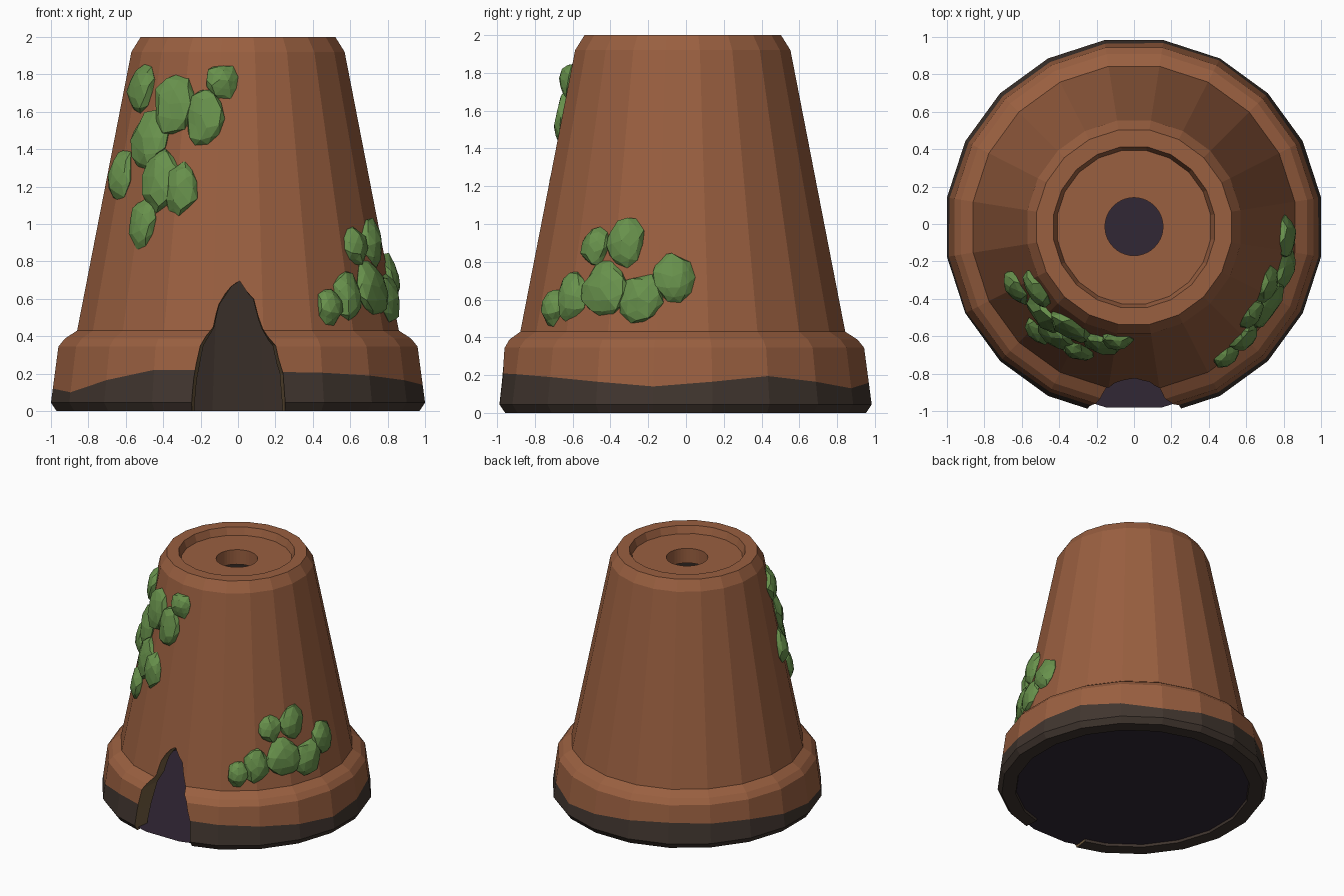
import bpy, bmesh, math, random
from mathutils import Matrix, Vector

if "Cube" in bpy.data.objects:
    bpy.data.objects.remove(bpy.data.objects["Cube"])

random.seed(4)
N = 20                      # sides of the pot
CY = -0.017                 # pot axis in y
FLAT = math.cos(math.pi / N)


def material(name, rgb):
    m = bpy.data.materials.new(name)
    m.diffuse_color = (*rgb, 1)
    m.use_nodes = True
    m.node_tree.nodes["Principled BSDF"].inputs["Base Color"].default_value = m.diffuse_color
    return m


CLAY = material("terracotta", (0.32, 0.115, 0.051))
SOOT = material("dark dirt", (0.052, 0.036, 0.028))
EDGE = material("broken edge", (0.17, 0.11, 0.052))
FLOOR = material("dark floor", (0.031, 0.020, 0.036))
MOSS = material("moss green", (0.138, 0.285, 0.072))


def finish(bm, name, mats):
    bmesh.ops.recalc_face_normals(bm, faces=bm.faces)
    me = bpy.data.meshes.new(name)
    bm.to_mesh(me)
    bm.free()
    ob = bpy.data.objects.new(name, me)
    bpy.context.collection.objects.link(ob)
    for m in mats:
        me.materials.append(m)
    return ob


def ring_point(r, i, z):
    a = math.radians(9 + 360 / N * i)
    return (r / FLAT * math.cos(a), CY + r / FLAT * math.sin(a), z)


# Pot: lathed from inner ceiling, down the inside, round the lip and up outside
dirt_height = [.165, .195, .165, .13, .16, .19, .21, .20, .19, .15,
               .12, .10, .165, .22, .22, .21, .205, .19, .165, .14]
profile = [(.45, 1.82), (.866, 0), (.97, 0), (1, .045), None, (.96, .345),
           (.925, .388), (.86, .43), (.57, 1.92), (.52, 2), (.43, 2), (.41, 1.94)]
bm = bmesh.new()
rings = []
for p in profile:
    ring = []
    for i in range(N):
        if p is None:       # wavy border between dirt and clay
            z = dirt_height[i]
            r = 1 - .04 * (z - .045) / .30
        else:
            r, z = p
        ring.append(bm.verts.new(ring_point(r, i, z)))
    rings.append(ring)
for k in range(len(rings) - 1):
    for i in range(N):
        j = (i + 1) % N
        f = bm.faces.new((rings[k][i], rings[k][j], rings[k + 1][j], rings[k + 1][i]))
        f.material_index = 1 if k < 4 else 0
bm.faces.new(rings[0]).material_index = 1
bm.faces.new(rings[-1]).material_index = 0
pot = finish(bm, "pot", [CLAY, SOOT, EDGE])

# Door cutter: jagged arch that narrows inwards
arch = [(-.25, -.1), (-.25, .03), (-.24, .17), (-.205, .35), (-.14, .45), (-.11, .57),
        (-.04, .665), (.01, .695), (.09, .60), (.14, .44), (.205, .35), (.245, .2),
        (.255, .03), (.255, -.1)]
bm = bmesh.new()
ends = []
for y in (-1.3, -.55):
    s = 1 + .45 * (-y - 1)
    ends.append([bm.verts.new((x * s, y, z)) for x, z in arch])
bm.faces.new(ends[0])
bm.faces.new(ends[1])
for i in range(len(arch)):
    j = (i + 1) % len(arch)
    bm.faces.new((ends[0][i], ends[0][j], ends[1][j], ends[1][i]))
for f in bm.faces:
    f.material_index = 2
door_cutter = finish(bm, "door_cutter", [CLAY, SOOT, EDGE])

# Drain hole cutter
bm = bmesh.new()
bmesh.ops.create_cone(bm, cap_ends=True, segments=40, radius1=.155, radius2=.155, depth=.5,
                      matrix=Matrix.Translation((0, CY + .003, 1.93)))
hole_cutter = finish(bm, "hole_cutter", [CLAY, SOOT, EDGE])

bpy.context.view_layer.objects.active = pot
for cutter in (door_cutter, hole_cutter):
    cutter.hide_render = True
    mod = pot.modifiers.new("cut", 'BOOLEAN')
    mod.operation = 'DIFFERENCE'
    mod.solver = 'EXACT'
    mod.object = cutter
    bpy.ops.object.modifier_apply(modifier=mod.name)
    bpy.data.objects.remove(cutter)

# Floor disc inside the lip
bm = bmesh.new()
bm.faces.new([bm.verts.new(ring_point(.963, i, .02)) for i in range(N)])
finish(bm, "floor", [FLOOR])


# Moss: flattened faceted lumps sitting on the sloping wall
def moss(name, lumps):
    bm = bmesh.new()
    slope = math.atan2(.29, 1.49)
    for deg, z, w, h in lumps:
        a = math.radians(deg)
        r = .86 - .29 * (z - .43) / 1.49
        n = Vector((math.cos(a) * math.cos(slope), math.sin(a) * math.cos(slope), math.sin(slope)))
        t = Vector((-math.sin(a), math.cos(a), 0))
        turn = Matrix((t, n.cross(t), n)).transposed().to_4x4()
        at = Matrix.Translation((r * math.cos(a), CY + r * math.sin(a), z))
        new = bmesh.ops.create_icosphere(bm, subdivisions=2, radius=1)["verts"]
        spin = Matrix.Rotation(random.uniform(0, 6), 4, 'Z')
        for v in new:
            p = (spin @ v.co) * random.uniform(.86, 1.1)
            v.co = at @ turn @ Vector((p.x * w, p.y * h, p.z * .06))
    finish(bm, name, [MOSS])


moss("moss_upper_left", [
    (-147, 1.72, .11, .13), (-123, 1.63, .135, .17), (-98.6, 1.76, .09, .10),
    (-106.5, 1.57, .11, .15), (-135, 1.45, .13, .17), (-125.7, 1.24, .115, .18),
    (-115, 1.19, .095, .15), (-152.7, 1.26, .10, .14), (-133, 1.0, .09, .14)])
moss("moss_lower_right", [
    (-54.5, .56, .08, .10), (-45, .62, .10, .14), (-30, .65, .14, .16),
    (-36.6, .88, .09, .11), (-23, .90, .105, .14), (-15.4, .60, .12, .14),
    (-3.6, .71, .115, .14)])
